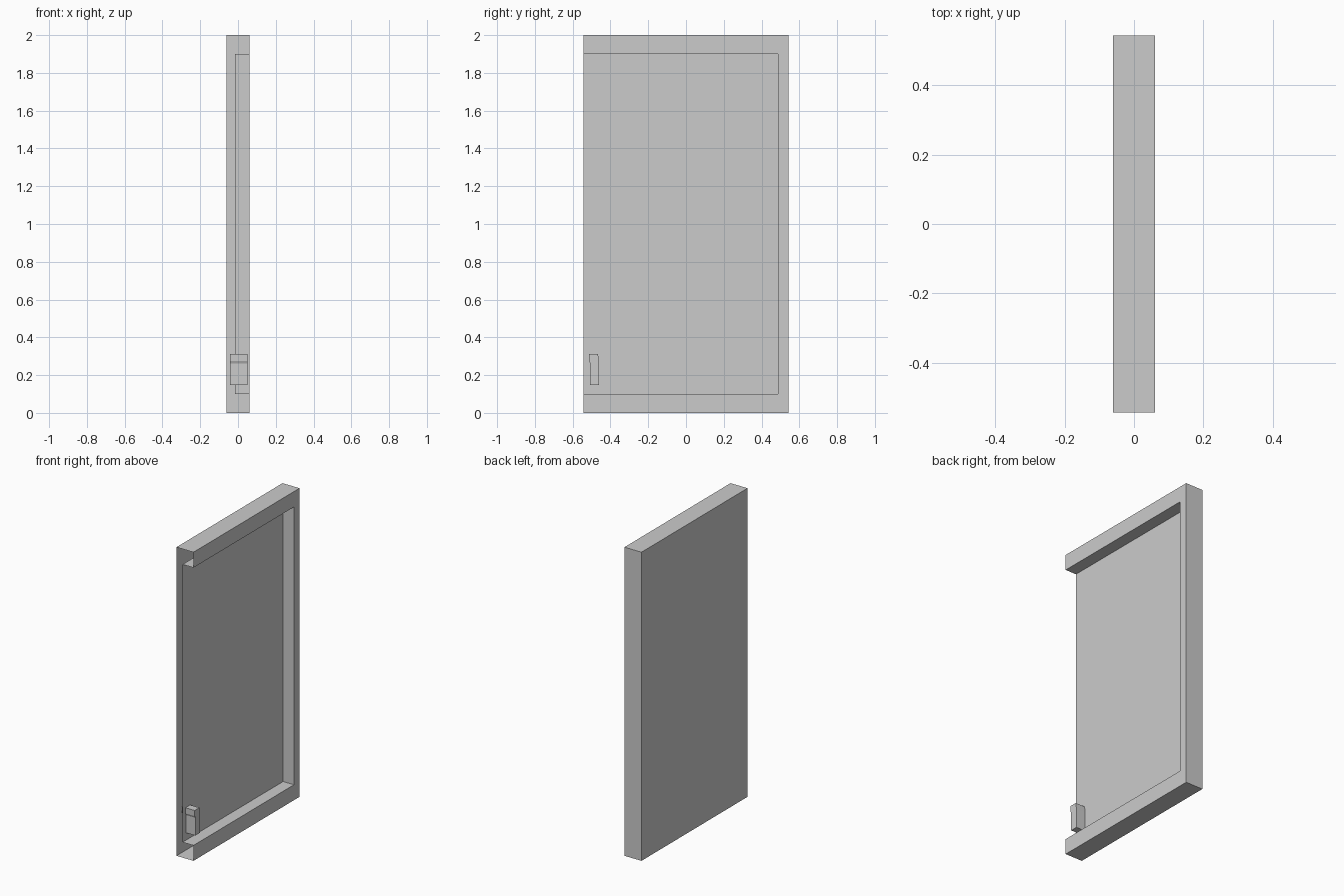
import bpy, bmesh

if "Cube" in bpy.data.objects:
    bpy.data.objects.remove(bpy.data.objects["Cube"])


def new_object(name, bm):
    bmesh.ops.recalc_face_normals(bm, faces=bm.faces[:])
    mesh = bpy.data.meshes.new(name)
    bm.to_mesh(mesh)
    bm.free()
    ob = bpy.data.objects.new(name, mesh)
    bpy.context.collection.objects.link(ob)
    return ob


def loop(bm, x, profile):
    return [bm.verts.new((x, y, z)) for y, z in profile]


def bridge(bm, a, b, closed):
    for i in range(len(a) if closed else len(a) - 1):
        j = (i + 1) % len(a)
        bm.faces.new((a[i], a[j], b[j], b[i]))


# Door shell: C-shaped rim and recessed panel, open along the -y edge
X, FLOOR, Y, IN_Y, H, RIM = 0.061, -0.017, 0.543, 0.486, 2.0, 0.1
outer = [(-Y, 0), (Y, 0), (Y, H), (-Y, H)]
inner = [(-Y, RIM), (IN_Y, RIM), (IN_Y, H - RIM), (-Y, H - RIM)]
bm = bmesh.new()
back = loop(bm, -X, outer)
rim_outer = loop(bm, X, outer)
rim_inner = loop(bm, X, inner)
panel = loop(bm, FLOOR, inner)
bm.faces.new(back[::-1])
bridge(bm, back, rim_outer, False)
bridge(bm, rim_outer, rim_inner, False)
bridge(bm, rim_inner, panel, False)
bm.faces.new(panel)
new_object("door_panel", bm)

# Small kinked latch block pushed through the panel near the open edge
profile = [(-0.507, 0.147), (-0.460, 0.147), (-0.460, 0.268),
           (-0.466, 0.312), (-0.514, 0.312), (-0.513, 0.275), (-0.507, 0.262)]
bm = bmesh.new()
a, b = loop(bm, -0.042, profile), loop(bm, 0.049, profile)
bm.faces.new(a[::-1])
bm.faces.new(b)
bridge(bm, a, b, True)
new_object("latch_block", bm)
